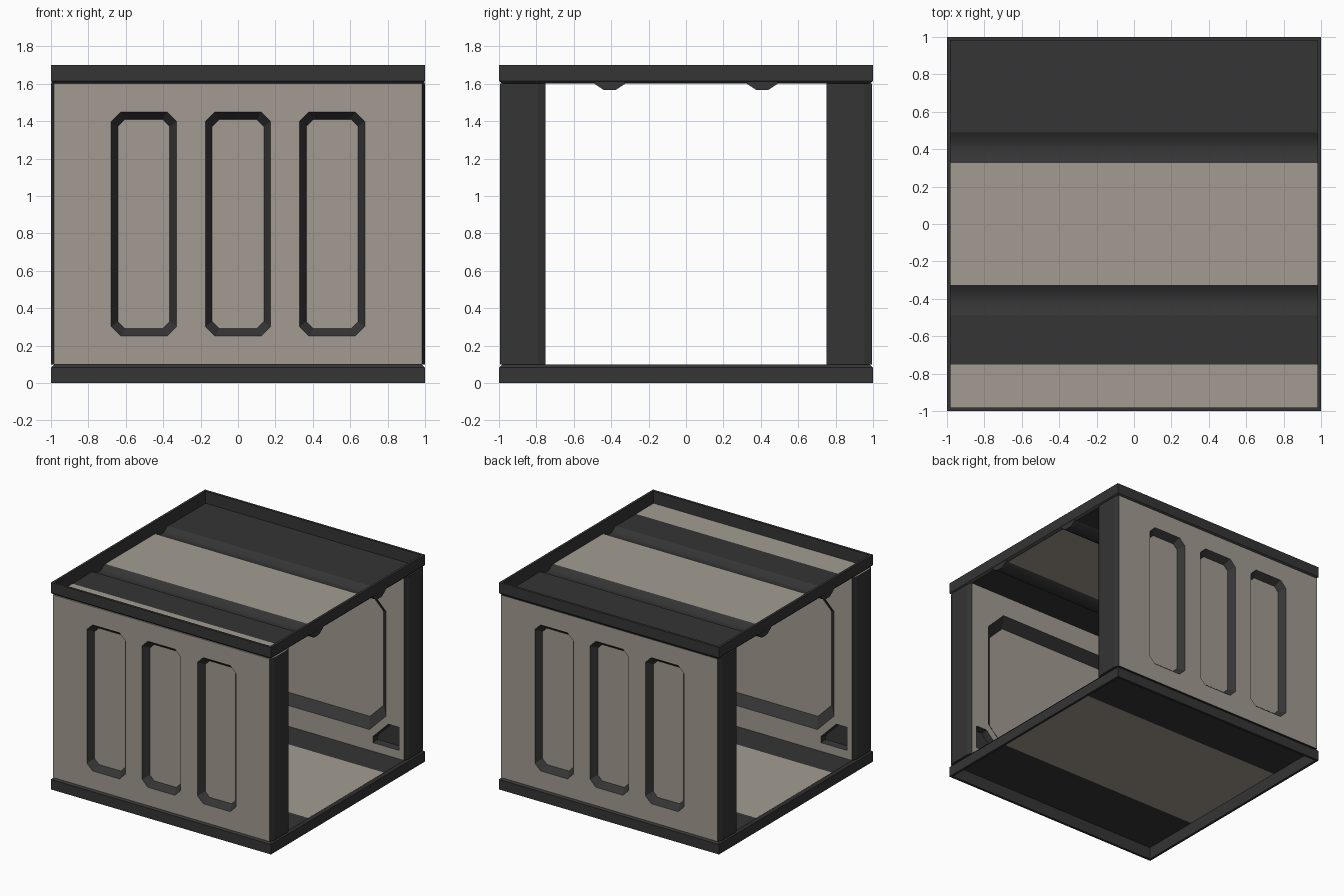
import bpy, bmesh, math
from mathutils import Vector

if "Cube" in bpy.data.objects:
    bpy.data.objects.remove(bpy.data.objects["Cube"])


def material(name, rgb):
    m = bpy.data.materials.new(name)
    m.diffuse_color = (*rgb, 1)
    m.use_nodes = True
    m.node_tree.nodes["Principled BSDF"].inputs["Base Color"].default_value = m.diffuse_color
    return m


LIGHT, DARK = 0, 1
MATS = [material("warm_grey_panel", (0.36, 0.33, 0.285)),
        material("charcoal_frame", (0.035, 0.035, 0.035))]


def finish(bm, name):
    bmesh.ops.remove_doubles(bm, verts=bm.verts, dist=1e-4)
    bmesh.ops.recalc_face_normals(bm, faces=bm.faces)
    me = bpy.data.meshes.new(name)
    bm.to_mesh(me)
    bm.free()
    for m in MATS:
        me.materials.append(m)
    ob = bpy.data.objects.new(name, me)
    bpy.context.collection.objects.link(ob)
    return ob


def face(bm, pts, mat):
    f = bm.faces.new([bm.verts.new(p) for p in pts])
    f.material_index = mat
    return f


def pairs(seq):
    return list(zip(seq, seq[1:] + seq[:1]))


def octagon(cx, cz, hx, hz, c):
    """Rectangle with cut corners in the x-z plane."""
    return [(cx - hx + c, cz - hz), (cx + hx - c, cz - hz), (cx + hx, cz - hz + c),
            (cx + hx, cz + hz - c), (cx + hx - c, cz + hz), (cx - hx + c, cz + hz),
            (cx - hx, cz + hz - c), (cx - hx, cz - hz + c)]


def panel(bm, y, outline, recesses):
    """Flat light panel at y with sunken recesses (outer, inner, depth, floor colour)."""
    edges = []
    for loop in [outline] + [r[0] for r in recesses]:
        vs = [bm.verts.new((x, y, z)) for x, z in loop]
        edges += [bm.edges.new(p) for p in pairs(vs)]
    res = bmesh.ops.triangle_fill(bm, use_beauty=True, use_dissolve=False,
                                  edges=edges, normal=Vector((0, 1, 0)))
    for g in res["geom"]:
        if isinstance(g, bmesh.types.BMFace):
            g.material_index = LIGHT
    for outer, inner, d, mat in recesses:
        for (a, b), (c, e) in zip(pairs(outer), pairs(inner)):
            face(bm, [(a[0], y, a[1]), (b[0], y, b[1]),
                      (e[0], y + d, e[1]), (c[0], y + d, c[1])], DARK)
        face(bm, [(x, y + d, z) for x, z in inner], mat)


# Side walls: outer panel, inner panel, dark end posts
Z0, Z1, XW, YO, YI = 0.1, 1.6, 0.985, 0.995, 0.75


def wall(name, s, top_mat):
    bm = bmesh.new()
    rect = [(-XW, Z0), (XW, Z0), (XW, Z1), (-XW, Z1)]
    windows = [(octagon(cx, 0.85, 0.175, 0.6, 0.052),
                octagon(cx, 0.85, 0.138, 0.56, 0.038), -0.05 * s, LIGHT)
               for cx in (-0.503, 0, 0.503)]
    panel(bm, YO * s, rect, windows)
    vent_o = [(0.70, 0.17), (0.94, 0.17), (0.94, 0.36), (0.84, 0.36), (0.70, 0.22)]
    vent_i = [(0.71, 0.18), (0.93, 0.18), (0.93, 0.35), (0.845, 0.35), (0.71, 0.215)]
    flip = lambda pts: [(-x, z) for x, z in pts]
    inside = [(octagon(0, 0.85, 0.82, 0.58, 0.15),
               octagon(0, 0.85, 0.75, 0.51, 0.125), 0.07 * s, LIGHT),
              (vent_o, vent_i, 0.05 * s, DARK),
              (flip(vent_o), flip(vent_i), 0.05 * s, DARK)]
    panel(bm, YI * s, rect, inside)
    end = [(XW, YI * s), (1, 0.79 * s), (1, 0.955 * s), (XW, YO * s)]
    for k in (-1, 1):
        for a, b in zip(end, end[1:]):
            face(bm, [(a[0] * k, a[1], Z0), (b[0] * k, b[1], Z0),
                      (b[0] * k, b[1], Z1), (a[0] * k, a[1], Z1)], DARK)
    plan = end + [(-x, y) for x, y in reversed(end)]
    face(bm, [(x, y, Z0) for x, y in plan], DARK)
    face(bm, [(x, y, Z1) for x, y in plan], top_mat)
    finish(bm, name)


wall("front_wall", -1, LIGHT)
wall("back_wall", 1, DARK)


# Square rims around floor and ceiling
def rim(name, profile):
    bm = bmesh.new()
    corners = [(-1, -1), (1, -1), (1, 1), (-1, 1)]
    for (r1, z1), (r2, z2) in pairs(profile):
        for a, b in pairs(corners):
            face(bm, [(a[0] * r1, a[1] * r1, z1), (b[0] * r1, b[1] * r1, z1),
                      (b[0] * r2, b[1] * r2, z2), (a[0] * r2, a[1] * r2, z2)], DARK)
    finish(bm, name)


rim("floor_rim", [(0.98, 0), (1, 0), (1, 0.082), (0.982, 0.1), (0.98, 0.1)])
rim("ceiling_rim", [(0.98, 1.7), (1, 1.7), (1, 1.615), (0.985, 1.6), (0.98, 1.6)])


# Sheets running the length of the corridor
def sheet(name, profile, mat):
    bm = bmesh.new()
    for (y1, z1), (y2, z2) in zip(profile, profile[1:]):
        face(bm, [(-0.985, y1, z1), (0.985, y1, z1), (0.985, y2, z2), (-0.985, y2, z2)], mat)
    return finish(bm, name)


sheet("floor_centre", [(-0.49, Z0), (0.49, Z0)], LIGHT)
sheet("ceiling_centre", [(-0.325, Z1), (0.325, Z1)], LIGHT)
GROOVE = [(0.325, 1.6), (0.375, 1.567), (0.44, 1.567), (0.49, 1.6)]
for side, s in (("front", -1), ("back", 1)):
    sheet(side + "_floor_strip", [(0.49 * s, Z0), (0.75 * s, Z0)], DARK)
    sheet(side + "_ceiling_strip", [(0.49 * s, Z1), (0.75 * s, Z1)], DARK)
    groove = sheet(side + "_ceiling_groove", [(y * s, z) for y, z in GROOVE], DARK)
    for p in groove.data.polygons:
        p.use_smooth = True
    # Drop-down tabs of the rim that close the groove ends
    for end, k in (("left", -1), ("right", 1)):
        bm = bmesh.new()
        tab = [(y * s, z) for y, z in GROOVE] + [(0.49 * s, 1.62), (0.325 * s, 1.62)]
        for x in (0.982 * k, 0.998 * k):
            face(bm, [(x, y, z) for y, z in tab], DARK)
        for a, b in pairs(tab):
            face(bm, [(0.982 * k, *a), (0.998 * k, *a), (0.998 * k, *b), (0.982 * k, *b)], DARK)
        finish(bm, f"{side}_{end}_groove_tab")
